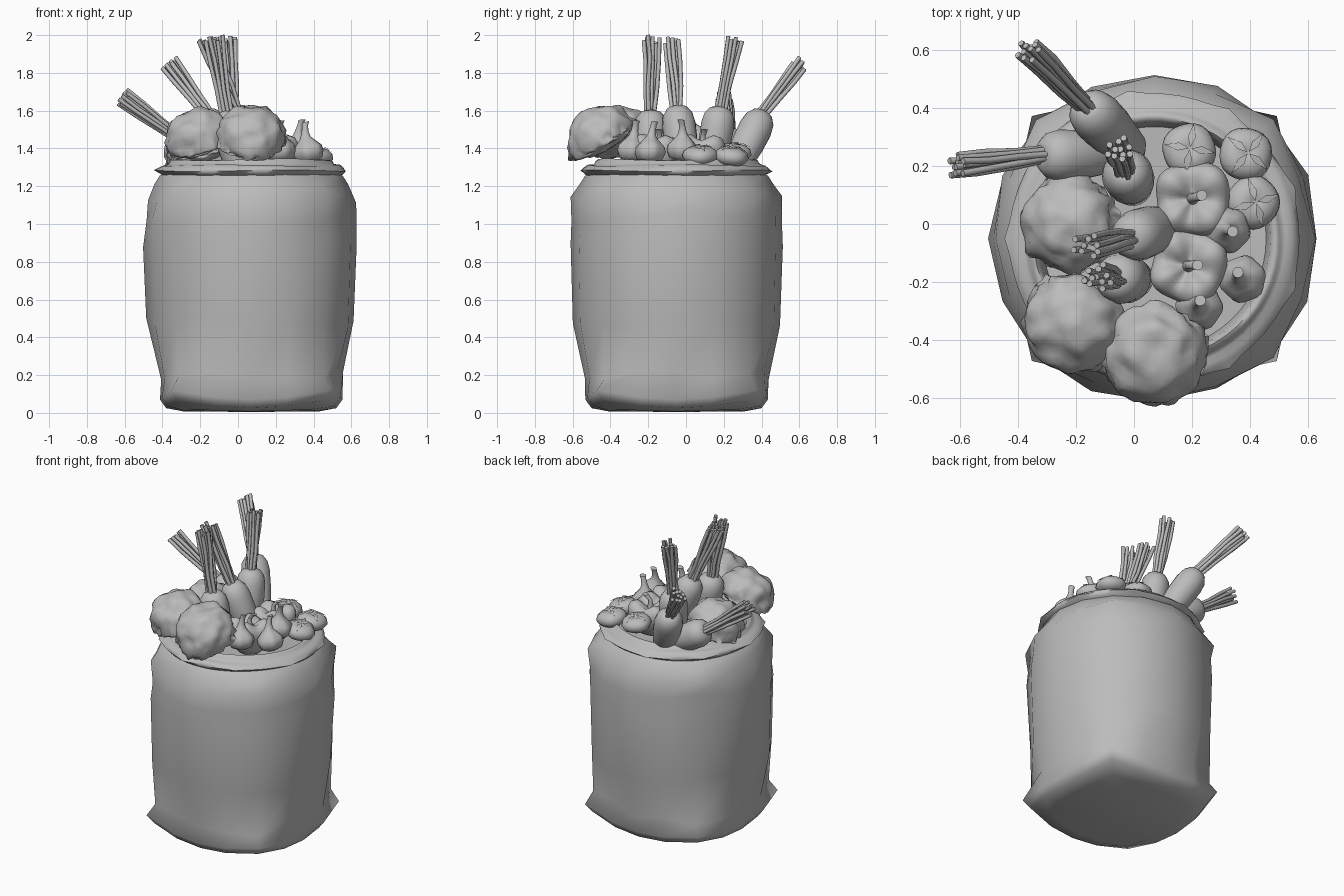
import bpy, bmesh, random
from math import sin, cos, pi, radians, exp
from mathutils import Vector, noise

random.seed(4)
cube = bpy.data.objects.get("Cube")
if cube:
    bpy.data.objects.remove(cube, do_unlink=True)

grey = bpy.data.materials.new("plain_grey")
grey.use_nodes = True
grey.diffuse_color = (0.5, 0.5, 0.5, 1)
grey.node_tree.nodes["Principled BSDF"].inputs["Base Color"].default_value = (0.5, 0.5, 0.5, 1)


def finish(bm, name, loc=(0, 0, 0), up=(0, 0, 1), sharp=50):
    """Turn a bmesh into a smooth shaded object whose z axis points along up."""
    bmesh.ops.remove_doubles(bm, verts=bm.verts, dist=0.0004)
    bmesh.ops.recalc_face_normals(bm, faces=bm.faces)
    mesh = bpy.data.meshes.new(name)
    bm.to_mesh(mesh)
    bm.free()
    for p in mesh.polygons:
        p.use_smooth = True
    mesh.set_sharp_from_angle(angle=radians(sharp))
    mesh.materials.append(grey)
    obj = bpy.data.objects.new(name, mesh)
    obj.location = loc
    obj.rotation_mode = 'QUATERNION'
    obj.rotation_quaternion = Vector(up).to_track_quat('Z', 'Y')
    bpy.context.collection.objects.link(obj)
    return obj


def lathe(name, rows, segs, shape=None, **kw):
    """Revolve (radius, height) rows; shape may alter them per angle and row."""
    bm = bmesh.new()
    rings = []
    for i, (r, z) in enumerate(rows):
        ring = []
        for k in range(segs):
            a = 2 * pi * k / segs
            rr, zz = shape(a, i, r, z) if shape else (r, z)
            ring.append(bm.verts.new((rr * cos(a), rr * sin(a), zz)))
        rings.append(ring)
    for low, high in zip(rings, rings[1:]):
        for k in range(segs):
            n = (k + 1) % segs
            bm.faces.new((low[k], low[n], high[n], high[k]))
    return finish(bm, name, **kw)


# Sack: round body with a squared bottom whose corners stick out
SACK = (0.07, -0.05, 0)
body = [(0, .005), (.36, .008), (.45, .025), (.483, .07), (.485, .2), (.553, .48),
        (.57, .9), (.565, 1.04), (.55, 1.14), (.505, 1.21), (.485, 1.255), (.46, 1.27)]
corner = {1: .2, 2: .22, 3: .235, 4: .14, 5: .01}
lift = {1: .01, 2: .04, 3: .05}


def sack_shape(a, i, r, z):
    c = sin(2 * a) ** 4
    r *= 1 + corner.get(i, 0) * c
    z += lift.get(i, 0) * c
    if 3 < i < 9:
        r += random.uniform(-.012, .004)
        z += random.uniform(-.03, .03)
    if i in (8, 9):
        r += .02 * c + .008 * cos(8 * a)
    return r, z


lathe("sack_body", body, 16, sack_shape, loc=SACK, sharp=60)

# Rolled rim with small pleat points, and the lining below the vegetables
rim = [(.455, 1.25), (.485, 1.265), (.5, 1.282), (.49, 1.297), (.472, 1.31), (.452, 1.312),
       (.438, 1.318), (.43, 1.335), (.415, 1.342), (.4, 1.325), (.392, 1.28), (.385, 1.24), (0, 1.235)]


def rim_shape(a, i, r, z):
    if i == 2:
        r += .016 * max(0, cos(9 * a)) ** 3
    return r, z + .004 * sin(3 * a + i)


lathe("sack_rim", rim, 54, rim_shape, loc=SACK, sharp=70)


# Cauliflowers: domes with ruffled drooping edges and a tucked underside
def cauliflower(name, loc, up, size):
    bm = bmesh.new()
    bmesh.ops.create_icosphere(bm, subdivisions=4, radius=1)
    for v in bm.verts:
        d = v.co.normalized()
        edge = exp(-((d.z + .1) / .35) ** 2)
        lump = noise.noise(d * 2.6 + Vector(loc) * 9)
        fine = noise.noise(d * 5 + Vector(loc) * 5)
        v.co = d * size * (1 + .14 * lump + (.02 + .16 * edge) * fine)
        v.co.z *= .9 if d.z > 0 else .45
        v.co.z -= .12 * size * edge
    finish(bm, name, loc, up, 80)


cauliflower("cauliflower_left", (-.22, 0, 1.39), (-.25, 0, 1), .168)
cauliflower("cauliflower_front_left", (-.21, -.34, 1.455), (-.35, -.35, 1), .172)
cauliflower("cauliflower_front", (.07, -.45, 1.465), (.1, -.6, 1), .18)


# Carrots: blunt tapered roots with a spreading bundle of cut stalks
def carrot(name, tip, top, end):
    tip, top, end = Vector(tip), Vector(top), Vector(end)
    length = (top - tip).length
    rows = [(0, 0), (.045, .005), (.068, .05), (.086, length * .5), (.089, length * .75),
            (.08, length * .88), (.056, length * .97), (.025, length), (0, length - .01)]
    lathe(name + "_root", rows, 20, loc=tip, up=top - tip, sharp=70)
    curve = bpy.data.curves.new(name + "_stalks", 'CURVE')
    curve.dimensions = '3D'
    curve.bevel_depth = .0115
    curve.bevel_resolution = 1
    curve.use_fill_caps = True
    along = (end - top).normalized()
    side = along.orthogonal().normalized()
    other = along.cross(side)
    for k in range(11):
        a = k * 2.4
        out = (side * cos(a) + other * sin(a)) * (k / 10) ** .5
        reach = random.uniform(.9, 1)
        s = curve.splines.new('POLY')
        s.points.add(3)
        for p, t in zip(s.points, (-.06, .3, .7, 1)):
            wob = Vector((random.uniform(-1, 1), random.uniform(-1, 1), 0)) * .006
            p.co = (*(top.lerp(end, t * reach) + out * (.026 + .022 * max(t, 0)) + wob), 1)
    obj = bpy.data.objects.new(name + "_stalks", curve)
    bpy.context.collection.objects.link(obj)
    curve.materials.append(grey)
    bpy.ops.object.select_all(action='DESELECT')
    obj.select_set(True)
    bpy.context.view_layer.objects.active = obj
    bpy.ops.object.convert(target='MESH')


carrot("carrot_back", (0, .24, 1.25), (-.17, .41, 1.59), (-.37, .61, 1.85))
carrot("carrot_left", (-.06, .24, 1.3), (-.32, .235, 1.46), (-.62, .2, 1.68))
carrot("carrot_upright", (0, .12, 1.25), (-.03, .185, 1.62), (-.055, .26, 1.99))
carrot("carrot_middle", (.12, 0, 1.25), (-.02, -.05, 1.62), (-.17, -.075, 1.99))
carrot("carrot_front", (.01, -.19, 1.25), (-.065, -.185, 1.6), (-.13, -.18, 1.995))


# Tomatoes: flattened balls with a four leaf crown
def tomato(name, loc, up):
    rows = [(0, -.048), (.045, -.046), (.078, -.026), (.093, 0), (.085, .026),
            (.06, .045), (.03, .05), (.012, .044), (0, .04)]
    lathe(name, rows, 24, lambda a, i, r, z: (r * (1 + .025 * cos(4 * a)), z),
          loc=loc, up=up, sharp=80)
    bm = bmesh.new()
    for k in range(4):
        a = k * pi / 2 + .3
        u, w = Vector((cos(a), sin(a), 0)), Vector((-sin(a), cos(a), 0))
        pts = [(.004, 0, .056), (.04, .014, .056), (.088, 0, .04), (.04, -.014, .056)]
        root, left, end, right = [bm.verts.new(u * x + w * y + Vector((0, 0, z))) for x, y, z in pts]
        bm.faces.new((root, right, left))
        bm.faces.new((right, end, left))
    finish(bm, name + "_leaves", loc, up)


tomato("tomato_back", (.19, .255, 1.375), (.05, .1, 1))
tomato("tomato_right", (.385, .24, 1.355), (.15, .1, 1))
tomato("tomato_front", (.41, .075, 1.36), (.2, 0, 1))


def bend_top(obj, start, length, bend):
    """Bow everything above start sideways."""
    for v in obj.data.vertices:
        t = max(0, v.co.z - start) / length
        v.co.x += bend[0] * t * t
        v.co.y += bend[1] * t * t


# Bell peppers: softly lobed bodies with a sunken top and a bent stalk
def pepper(name, loc, up):
    rows = [(0, -.12), (.06, -.12), (.1, -.08), (.128, 0), (.132, .04), (.115, .075),
            (.08, .085), (.045, .065), (.02, .05), (.015, .07), (.013, .1), (.018, .13), (0, .13)]

    def lobes(a, i, r, z):
        wave = cos(4 * a + .6 * sin(a))
        return r * (1 + (.06 * wave if i < 8 else 0)), z + (.014 * wave if 3 < i < 8 else 0)

    bend_top(lathe(name, rows, 40, lobes, loc=loc, up=up, sharp=70), .085, .045, (-.03, .02))


pepper("pepper_back", (.205, .085, 1.37), (-.05, .05, 1))
pepper("pepper_front", (.19, -.15, 1.37), (-.05, .1, 1))


# Garlic: ribbed bulbs drawn up into a bent neck
def garlic(name, loc, up, bend):
    rows = [(0, -.05), (.03, -.052), (.065, -.035), (.08, 0), (.076, .03), (.05, .06),
            (.028, .085), (.019, .115), (.016, .145), (.019, .165), (0, .165)]
    obj = lathe(name, rows, 28, lambda a, i, r, z: (
        r * (1 + (.04 * cos(6 * a) if 0 < i < 6 else 0)), z), loc=loc, up=up, sharp=70)
    bend_top(obj, .05, .115, bend)


garlic("garlic_back", (.32, -.02, 1.385), (-.05, .05, 1), (-.01, .03))
garlic("garlic_right", (.375, -.19, 1.375), (-.25, .05, 1), (-.02, .02))
garlic("garlic_front", (.225, -.285, 1.38), (-.15, .1, 1), (-.02, .02))
